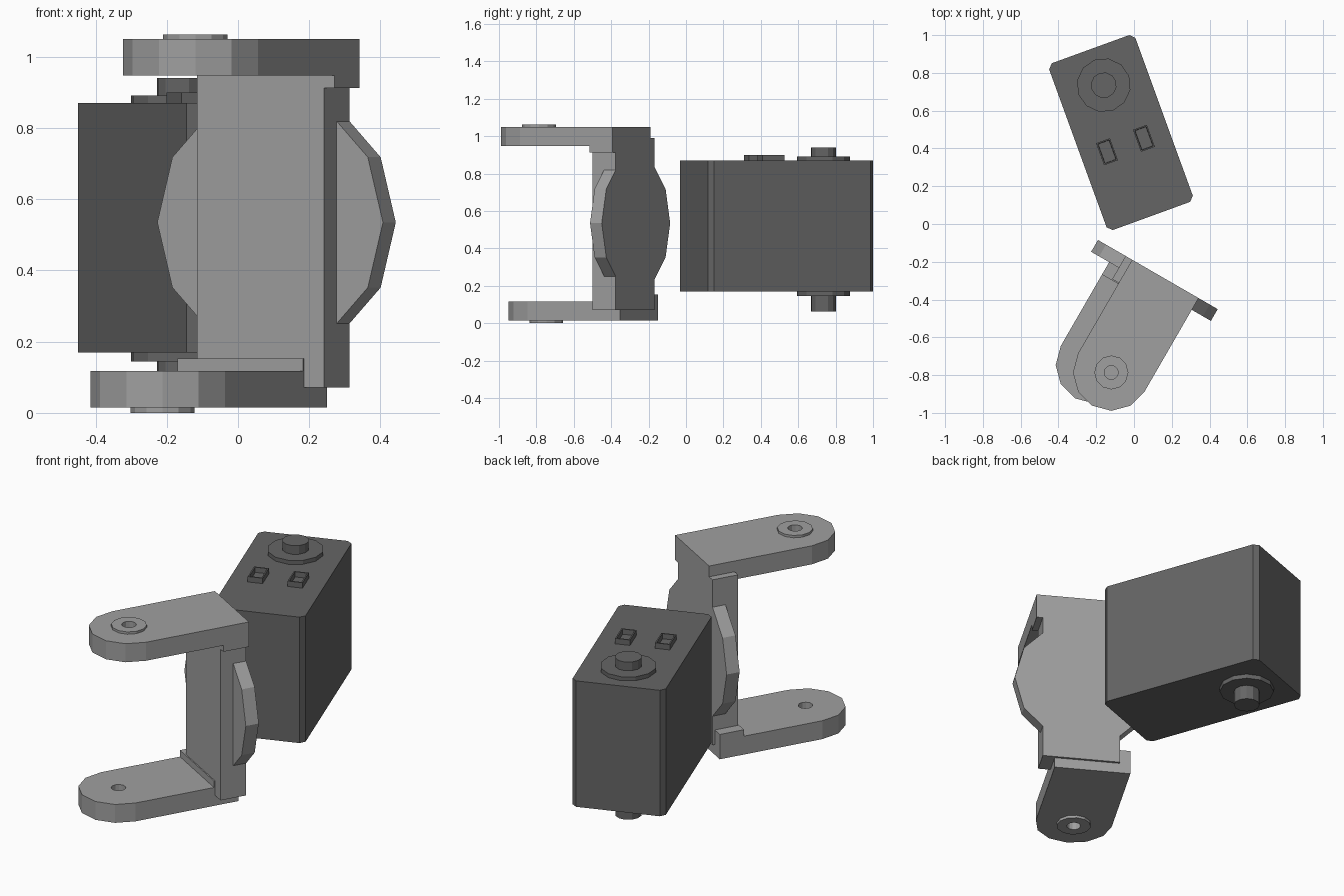
import bpy, bmesh
from math import cos, sin, radians
from mathutils import Matrix

cube = bpy.data.objects.get("Cube")
if cube:
    bpy.data.objects.remove(cube)


def material(name, value):
    m = bpy.data.materials.new(name)
    m.use_nodes = True
    color = (value, value, value, 1)
    m.diffuse_color = color
    m.node_tree.nodes["Principled BSDF"].inputs["Base Color"].default_value = color
    return m


LIGHT = material("light grey", 0.35)
DARK = material("dark grey", 0.13)

# Local frames: servo body centre, and bracket at the upper arm pivot
SERVO = Matrix.Translation((-0.069, 0.484, 0)) @ Matrix.Rotation(radians(20), 4, "Z")
BRACKET = Matrix.Translation((-0.12, -0.786, 0)) @ Matrix.Rotation(radians(-30), 4, "Z")
UPRIGHT = Matrix.Rotation(radians(90), 4, "X")


def arc(cx, cy, r, start=0, end=330, step=30):
    return [(cx + r * cos(radians(a)), cy + r * sin(radians(a)))
            for a in range(start, end + 1, step)]


def rect(x0, x1, y0, y1):
    return [(x0, y0), (x1, y0), (x1, y1), (x0, y1)]


def prism(name, outline, z0, z1, frame, mat, pocket=0):
    """Extrude an outline from z0 to z1, optionally with an open-top pocket."""
    bm = bmesh.new()
    face = bm.faces.new([bm.verts.new((x, y, z0)) for x, y in outline])
    ext = bmesh.ops.extrude_face_region(bm, geom=[face])["geom"]
    for v in ext:
        if isinstance(v, bmesh.types.BMVert):
            v.co.z = z1
    top = [f for f in ext if isinstance(f, bmesh.types.BMFace)]
    bmesh.ops.recalc_face_normals(bm, faces=bm.faces)
    if pocket:
        bmesh.ops.inset_region(bm, faces=top, thickness=0.01)
        bmesh.ops.inset_region(bm, faces=top, thickness=0.002, depth=-pocket)
    mesh = bpy.data.meshes.new(name)
    bm.to_mesh(mesh)
    bm.free()
    mesh.materials.append(mat)
    obj = bpy.data.objects.new(name, mesh)
    obj.matrix_world = frame
    bpy.context.collection.objects.link(obj)
    return obj


# Servo body with chamfered upright edges
W, L, C = 0.243, 0.47, 0.025
body = [(W - C, -L), (W, C - L), (W, L - C), (W - C, L),
        (C - W, L), (-W, L - C), (-W, C - L), (C - W, -L)]
prism("servo_body", body, 0.17, 0.87, SERVO, DARK)

# Output collars and shafts above and below
AXIS = 0.267
for side, collar, shaft in (("upper", (0.87, 0.892), (0.892, 0.94)),
                            ("lower", (0.145, 0.17), (0.064, 0.145))):
    prism(side + "_collar", arc(0, AXIS, 0.143), *collar, SERVO, DARK)
    prism(side + "_shaft", arc(0, AXIS, 0.068), *shaft, SERVO, DARK)

# Cable sockets
for side, x in (("left", 0.104), ("right", -0.104)):
    prism(side + "_socket", rect(x - 0.039, x + 0.039, -0.132, -0.008),
          0.87, 0.9, SERVO, DARK, pocket=0.028)

# Bracket back plate and its round mounting disc
BACK = 0.572
prism("back_plate", rect(-0.243, 0.17, 0.43, BACK), 0.072, 0.99, BRACKET, LIGHT)
prism("mounting_disc", arc(-0.046, 0.535, 0.366), -BACK, -0.5, BRACKET @ UPRIGHT, LIGHT)

# Bracket arms: rounded plate, hook flange and washer, drilled at the pivot
R = 0.203
for side, x, y, arm, flange, washer, back in (
        ("upper", 0, 0, (0.947, 1.05), (0.912, 0.947), (1.05, 1.063), BACK),
        ("lower", -0.099, -0.012, (0.015, 0.117), (0.117, 0.153), (0.0, 0.015), 0.559)):
    outline = arc(x, y, R, 180, 360) + [(x + R, back), (x - R, back)]
    drilled = [prism(side + "_arm", outline, *arm, BRACKET, LIGHT),
               prism(side + "_washer", arc(x, y, 0.09), *washer, BRACKET, LIGHT)]
    prism(side + "_flange", rect(x - R, x + R, 0.43 + y / 2, back), *flange, BRACKET, LIGHT)
    drill = prism(side + "_drill", arc(x, y, 0.037), arm[0] - 0.1, arm[1] + 0.1, BRACKET, LIGHT)
    drill.hide_render = True
    drill.hide_set(True)
    for part in drilled:
        cut = part.modifiers.new("pivot_hole", "BOOLEAN")
        cut.object = drill
        cut.solver = "EXACT"
